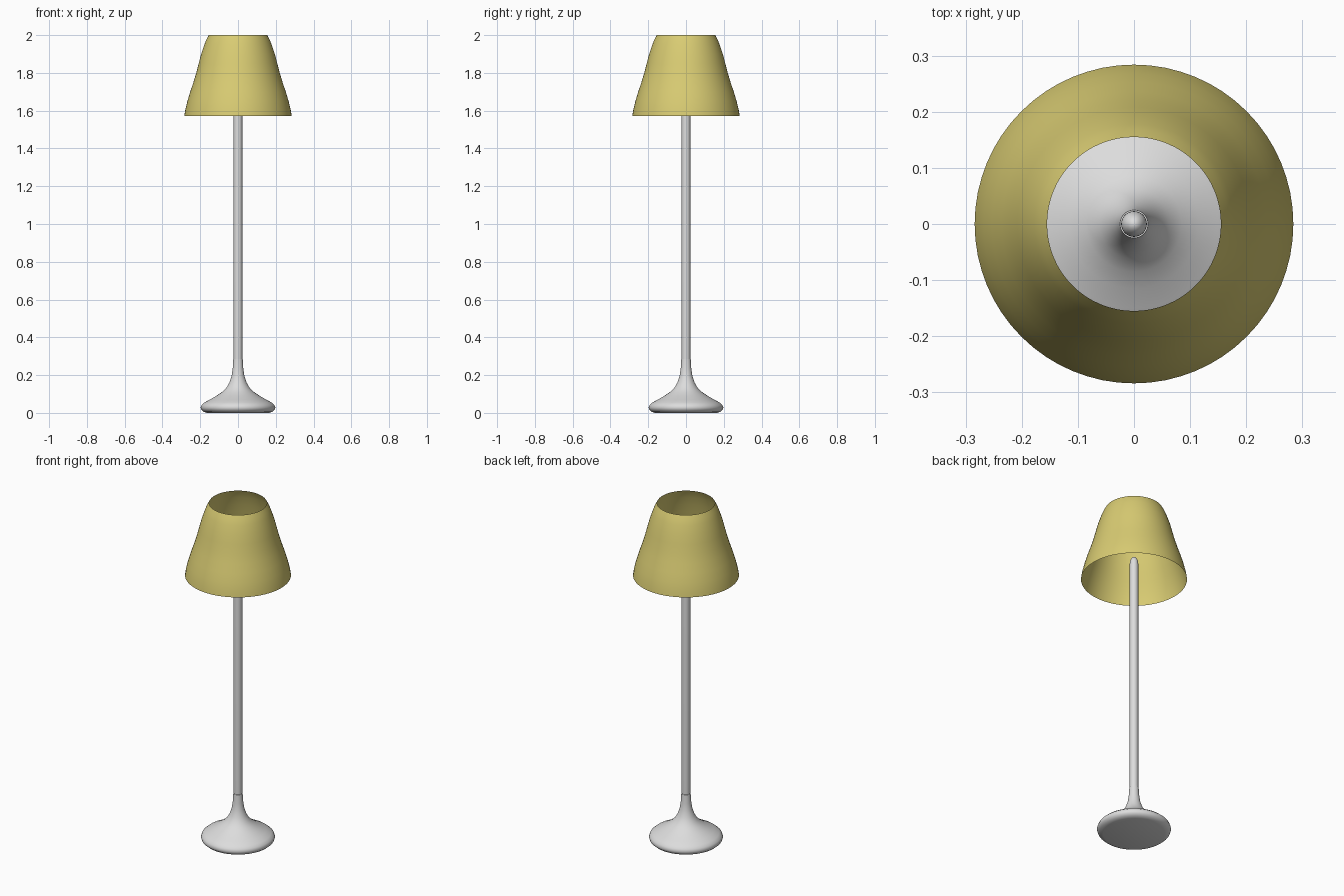
import bpy, bmesh, math
from mathutils import Matrix

SEGMENTS = 64

cube = bpy.data.objects.get("Cube")
if cube:
    bpy.data.objects.remove(cube, do_unlink=True)


def make_material(name, rgb):
    mat = bpy.data.materials.new(name)
    mat.use_nodes = True
    mat.diffuse_color = (*rgb, 1)
    bsdf = next(n for n in mat.node_tree.nodes if n.type == 'BSDF_PRINCIPLED')
    bsdf.inputs["Base Color"].default_value = (*rgb, 1)
    bsdf.inputs["Roughness"].default_value = 0.6
    return mat


def lathe(name, profile, mat):
    """Spin a list of (radius, height) points around the z axis."""
    bm = bmesh.new()
    verts = [bm.verts.new((r, 0, z)) for r, z in profile]
    edges = [bm.edges.new(pair) for pair in zip(verts, verts[1:])]
    bmesh.ops.spin(bm, geom=verts + edges, cent=(0, 0, 0), axis=(0, 0, 1),
                   angle=math.tau, steps=SEGMENTS, use_duplicate=False)
    bmesh.ops.remove_doubles(bm, verts=bm.verts, dist=0.0001)
    bmesh.ops.recalc_face_normals(bm, faces=bm.faces)
    # Make the outer side the front of every face
    if sum(f.normal.xy.dot(f.calc_center_median().xy) for f in bm.faces) < 0:
        bmesh.ops.reverse_faces(bm, faces=bm.faces)
    mesh = bpy.data.meshes.new(name)
    bm.to_mesh(mesh)
    bm.free()
    mesh.materials.append(mat)
    obj = bpy.data.objects.new(name, mesh)
    bpy.context.collection.objects.link(obj)
    bpy.ops.object.select_all(action='DESELECT')
    obj.select_set(True)
    bpy.context.view_layer.objects.active = obj
    bpy.ops.object.shade_smooth_by_angle(angle=math.radians(40))
    return obj


grey = make_material("light grey", (0.72, 0.72, 0.72))
yellow = make_material("soft yellow", (0.69, 0.60, 0.17))

# Flared foot that sweeps up into a narrow neck
lathe("base", [(0, 0), (0.165, 0), (0.183, 0.006), (0.194, 0.016),
               (0.198, 0.028), (0.193, 0.042), (0.178, 0.055),
               (0.15, 0.07), (0.115, 0.09), (0.085, 0.11), (0.062, 0.132),
               (0.046, 0.16), (0.034, 0.195), (0.028, 0.235),
               (0.025, 0.285), (0.022, 0.285)], grey)

# Slim pole with a rounded tip inside the shade
radius, shoulder, tip = 0.0228, 1.67, 0.04
arc = [i * math.pi / 16 for i in range(9)]
lathe("pole", [(radius, 0.2)] +
      [(radius * math.cos(a), shoulder + tip * math.sin(a)) for a in arc], grey)

# Thin open shade with a gently curved side
lathe("shade", [(0.284, 1.573), (0.279, 1.605), (0.268, 1.65),
                (0.253, 1.7), (0.236, 1.75), (0.221, 1.8), (0.208, 1.85),
                (0.195, 1.9), (0.178, 1.95), (0.168, 1.975), (0.155, 2)], yellow)
